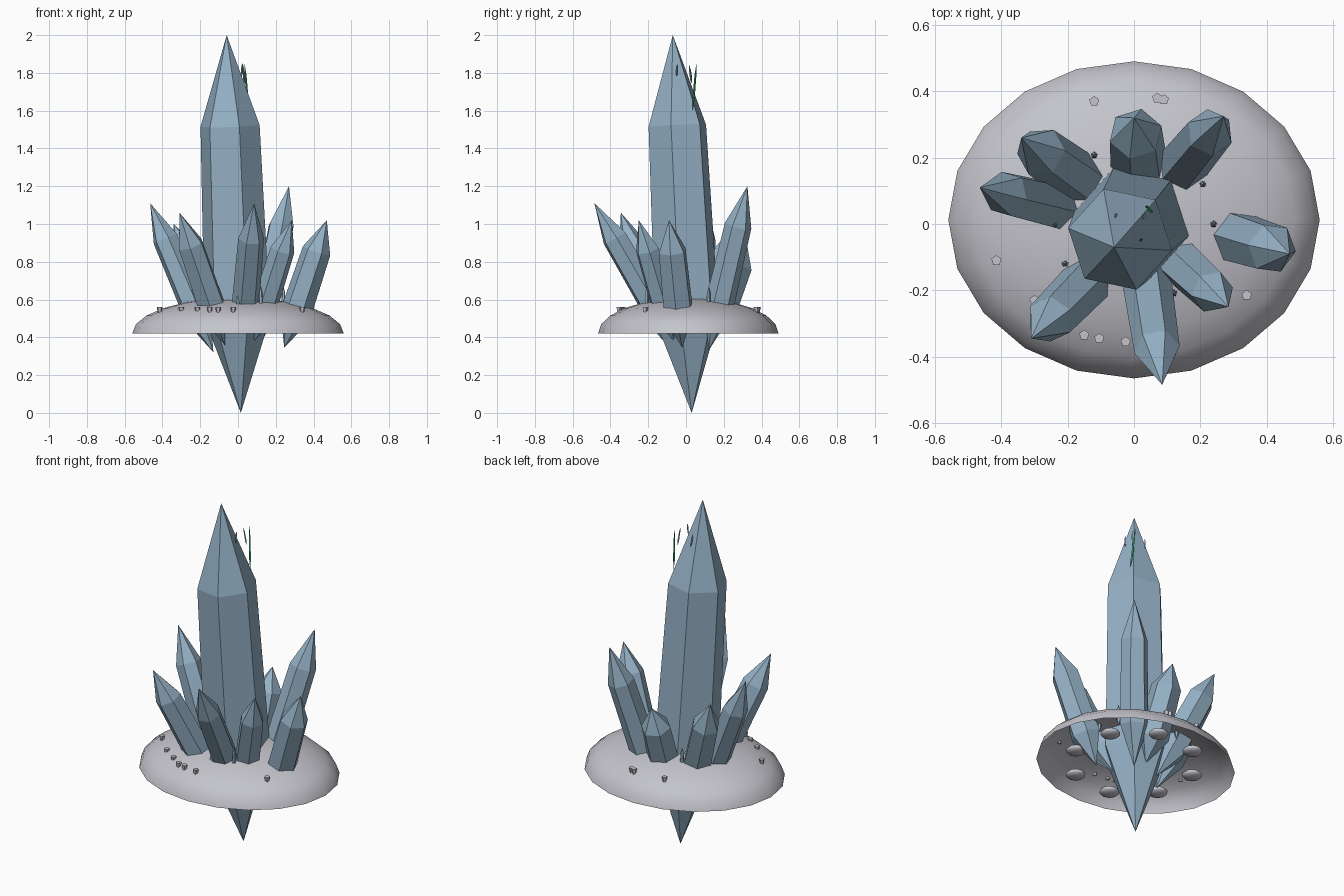
import bpy, bmesh, math
from mathutils import Vector, Matrix

if "Cube" in bpy.data.objects:
    bpy.data.objects.remove(bpy.data.objects["Cube"])


def material(name, rgb):
    m = bpy.data.materials.new(name)
    m.diffuse_color = (*rgb, 1)
    m.use_nodes = True
    m.node_tree.nodes["Principled BSDF"].inputs["Base Color"].default_value = m.diffuse_color
    return m


BLUE = material("crystal_blue", (0.30, 0.44, 0.56))
GREY = material("rock_grey", (0.55, 0.55, 0.60))
GREEN = material("sliver_green", (0.03, 0.42, 0.18))


def finish(bm, name, mat, smooth=False):
    bmesh.ops.recalc_face_normals(bm, faces=bm.faces)
    for f in bm.faces:
        f.smooth = smooth
    me = bpy.data.meshes.new(name)
    bm.to_mesh(me)
    bm.free()
    me.materials.append(mat)
    ob = bpy.data.objects.new(name, me)
    bpy.context.collection.objects.link(ob)
    return ob


def crystal(name, bottom, tip, r_low, r_high, phase=0, sides=6, low=0.25, high=0.76, mat=BLUE):
    """Pointed prism between two tips, with a ring at each shoulder."""
    b, t = Vector(bottom), Vector(tip)
    rot = Vector((0, 0, 1)).rotation_difference(t - b).to_matrix()
    bm = bmesh.new()
    rings = []
    for k, r in ((low, r_low), (high, r_high)):
        c = b.lerp(t, k)
        angles = [math.radians(phase) + math.tau * i / sides for i in range(sides)]
        rings.append([bm.verts.new(c + rot @ Vector((r * math.cos(a), r * math.sin(a), 0)))
                      for a in angles])
    vb, vt = bm.verts.new(b), bm.verts.new(t)
    lo, hi = rings
    for i in range(sides):
        j = (i + 1) % sides
        bm.faces.new((vb, lo[j], lo[i]))
        bm.faces.new((lo[i], lo[j], hi[j], hi[i]))
        bm.faces.new((hi[i], hi[j], vt))
    return finish(bm, name, mat)


# Rock dome: hollow half ellipsoid, open underneath
CY = 0.0125
bm = bmesh.new()
SEG, RINGS = 20, 6
rows = []
for k in range(RINGS):
    e = math.radians(90 * k / RINGS)
    rows.append([bm.verts.new((0.56 * math.cos(e) * math.cos(math.tau * i / SEG),
                               CY + 0.478 * math.cos(e) * math.sin(math.tau * i / SEG),
                               0.42 + 0.19 * math.sin(e))) for i in range(SEG)])
top = bm.verts.new((0, CY, 0.61))
for i in range(SEG):
    j = (i + 1) % SEG
    for a, b in zip(rows, rows[1:]):
        bm.faces.new((a[i], a[j], b[j], b[i]))
    bm.faces.new((rows[-1][i], rows[-1][j], top))
finish(bm, "rock_dome", GREY, True)

# Flat stones under the dome
for k in range(8):
    a = math.radians(-17 + 45 * k)
    bm = bmesh.new()
    bmesh.ops.create_uvsphere(bm, u_segments=10, v_segments=6, radius=1)
    bmesh.ops.scale(bm, vec=(0.054, 0.054, 0.02), verts=bm.verts)
    bmesh.ops.translate(bm, vec=(0.335 * math.cos(a), 0.335 * math.sin(a), 0.442), verts=bm.verts)
    finish(bm, "under_stone", GREY, True)

# Main crystal
crystal("main_crystal", (0.015, 0.03, 0), (-0.06, -0.07, 2), 0.178, 0.16, 48)

# Leaning side crystals: bottom tip, top tip, radius
sides = [
    ((0.02, -0.04, 0.34), (0.085, -0.485, 1.11), 0.072),
    ((-0.07, -0.10, 0.36), (-0.31, -0.345, 1.06), 0.075),
    ((-0.13, 0.03, 0.32), (-0.465, 0.11, 1.11), 0.072),
    ((-0.09, 0.08, 0.36), (-0.34, 0.26, 1.00), 0.080),
    ((0.02, 0.12, 0.38), (0.00, 0.32, 0.91), 0.085),
    ((0.10, 0.12, 0.33), (0.27, 0.325, 1.20), 0.075),
    ((0.245, -0.02, 0.345), (0.47, -0.09, 1.02), 0.080),
    ((0.08, -0.06, 0.37), (0.285, -0.25, 1.02), 0.068),
]
for i, (b, t, r) in enumerate(sides):
    crystal("side_crystal", b, t, r * 1.04, r * 0.96, 17 * i + 10)

# Ring of tiny shards around the main crystal
for k in range(12):
    a = math.radians(30 * k)
    x, y = 0.24 * math.cos(a), 0.24 * math.sin(a)
    crystal("tiny_shard", (x, y, 0.54), (x, y, 0.67), 0.011, 0.009, 18, 5)

# Pebbles resting on the dome, wider at the top
pebbles = [(-0.12, 0.37), (0.07, 0.38), (0.09, 0.375), (0.34, -0.215), (-0.15, -0.335),
           (-0.105, -0.345), (-0.025, -0.355), (-0.215, -0.29), (-0.30, -0.23), (-0.415, -0.11)]
for x, y in pebbles:
    bm = bmesh.new()
    bmesh.ops.create_cone(bm, cap_ends=True, segments=5, radius1=0.010, radius2=0.016,
                          depth=0.03, matrix=Matrix.Translation((x, y, 0.545)))
    finish(bm, "pebble", GREY)

# Slivers floating beside the main tip
crystal("green_sliver", (0.055, 0.035, 1.60), (0.035, 0.055, 1.85), 0.006, 0.005, 0, 4, mat=GREEN)
crystal("tip_sliver", (0.035, 0.03, 1.74), (0.025, 0.015, 1.85), 0.005, 0.004, 0, 4)
crystal("tip_sliver", (-0.052, 0.03, 1.76), (-0.058, 0.02, 1.83), 0.005, 0.004, 0, 4)
crystal("tip_sliver", (0.02, -0.05, 1.78), (0.022, -0.045, 1.85), 0.005, 0.004, 0, 4)
